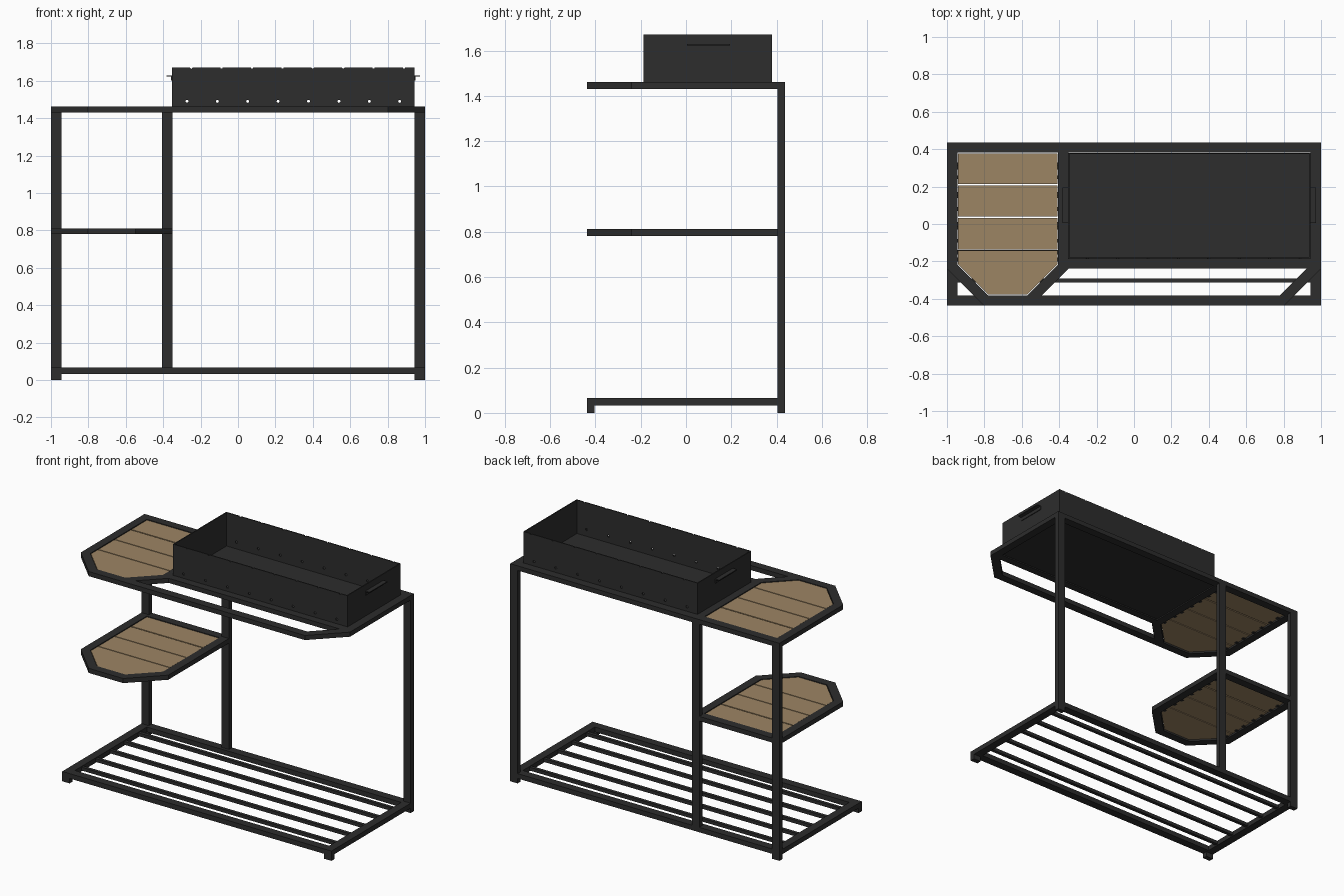
import bpy, bmesh, math
from mathutils import Matrix

if "Cube" in bpy.data.objects:
    bpy.data.objects.remove(bpy.data.objects["Cube"])


def material(name, rgb):
    m = bpy.data.materials.new(name)
    m.diffuse_color = (*rgb, 1)
    m.use_nodes = True
    m.node_tree.nodes["Principled BSDF"].inputs["Base Color"].default_value = m.diffuse_color
    return m


STEEL = material("dark steel", (0.026, 0.026, 0.026))
WOOD = material("tan wood", (0.335, 0.235, 0.127))


def finish(name, bm, mat):
    bmesh.ops.recalc_face_normals(bm, faces=bm.faces)
    me = bpy.data.meshes.new(name)
    bm.to_mesh(me)
    bm.free()
    me.materials.append(mat)
    ob = bpy.data.objects.new(name, me)
    bpy.context.collection.objects.link(ob)
    return ob


def prism(name, pts, z0, z1, mat=STEEL):
    """Flat outline extruded upwards."""
    bm = bmesh.new()
    lo = [bm.verts.new((x, y, z0)) for x, y in pts]
    hi = [bm.verts.new((x, y, z1)) for x, y in pts]
    bm.faces.new(lo[::-1])
    bm.faces.new(hi)
    for i in range(len(pts)):
        j = (i + 1) % len(pts)
        bm.faces.new((lo[i], lo[j], hi[j], hi[i]))
    return finish(name, bm, mat)


def box(name, x0, x1, y0, y1, z0, z1, mat=STEEL):
    return prism(name, [(x0, y0), (x1, y0), (x1, y1), (x0, y1)], z0, z1, mat)


def ring(name, outer, inner, z0, z1):
    """Closed frame between two matching outlines."""
    bm = bmesh.new()
    loops = [[bm.verts.new((x, y, z)) for x, y in pts]
             for pts, z in ((outer, z0), (outer, z1), (inner, z1), (inner, z0))]
    n = len(outer)
    for k in range(4):
        a, b = loops[k], loops[(k + 1) % 4]
        for i in range(n):
            j = (i + 1) % n
            bm.faces.new((a[i], a[j], b[j], b[i]))
    return finish(name, bm, STEEL)


Y = 0.437        # half depth
W = 0.055        # tube width
T = 0.033        # tube thickness
YI = Y - W       # inner edge of front and back rails

# bottom rack: feet, side rails, front and back rails, slats
for sx, side in ((-1, "left"), (1, "right")):
    xa, xb = sorted((sx, sx * (1 - W)))
    box(f"front_foot_{side}", xa, xb, -Y, -Y + T, 0, T)
    box(f"back_post_{side}", xa, xb, Y - T, Y, 0, 1.43)
    box(f"bottom_side_rail_{side}", xa, xb, -Y, Y, T, 2 * T)
box("bottom_front_rail", -1 + W, 1 - W, -Y, -YI, T, 2 * T)
box("bottom_back_rail", -1 + W, 1 - W, YI, Y, T, 2 * T)
for i in range(5):
    y = -0.302 + 0.151 * i
    box(f"bottom_slat_{i + 1}", -1 + W, 1 - W, y - 0.011, y + 0.011, 0.04, 0.062)
box("middle_post", -0.405, -0.35, Y - T, Y, 2 * T, 1.43)

# two side shelves with clipped front corners
OUTER = [(-1, Y), (-1, -0.24), (-0.803, -Y), (-0.547, -Y), (-0.35, -0.24), (-0.35, Y)]
INNER = [(-0.945, YI), (-0.945, -0.217), (-0.78, -YI), (-0.57, -YI), (-0.405, -0.217), (-0.405, YI)]
G = 0.004
for tag, z0 in (("middle", 0.78), ("top", 1.43)):
    z1 = z0 + 0.031
    ring(f"{tag}_shelf_frame", OUTER, INNER, z0, z1)
    xa, xb = -0.945 + G, -0.405 - G
    zb, zt = z1 - 0.022, z1 - 0.003
    bands = ((0.214, YI - G), (0.039, 0.206), (-0.137, 0.033))
    for i, (ya, yb) in enumerate(bands):
        box(f"{tag}_shelf_board_{i + 1}", xa, xb, ya, yb, zb, zt, WOOD)
    prism(f"{tag}_shelf_front_board",
          [(xa, -0.143), (xa, -0.216), (-0.779, -YI + G), (-0.571, -YI + G),
           (xb, -0.216), (xb, -0.143)], zb, zt, WOOD)
    # small tabs that carry the boards
    for i, y in enumerate((0.32, 0.25, 0.16, 0.08, -0.02, -0.09, -0.19)):
        box(f"{tag}_left_tab_{i + 1}", -0.946, -0.925, y - 0.01, y + 0.01, zb - 0.004, zb)
        box(f"{tag}_right_tab_{i + 1}", -0.425, -0.404, y - 0.01, y + 0.01, zb - 0.004, zb)

# frame around the fire box, and the front bar with its slanted end
ZA, ZB = 1.43, 1.461
box("top_back_rail", -0.35, 1, YI, Y, ZA, ZB)
box("top_right_rail", 0.945, 1, -0.24, YI, ZA, ZB)
box("fire_box_front_rail", -0.35, 0.945, -0.238, -0.187, ZA, ZB)
prism("front_bar", [(-0.547, -Y), (0.803, -Y), (0.78, -YI), (-0.492, -YI)], ZA, ZB)
prism("front_bar_slanted_end", [(0.803, -Y), (1, -0.24), (0.945, -0.217), (0.78, -YI)], ZA, ZB)

# fire box: floor, ends, long walls
BX0, BX1, BY0, BY1, BZ0, BZ1, P = -0.353, 0.943, -0.187, 0.38, 1.438, 1.67, 0.007
box("fire_box_floor", BX0, BX1, BY0, BY1, BZ0, BZ0 + P)
box("fire_box_left_end", BX0, BX0 + P, BY0, BY1, BZ0 + P, BZ1)
box("fire_box_right_end", BX1 - P, BX1, BY0, BY1, BZ0 + P, BZ1)
walls = [box("fire_box_front_wall", BX0 + P, BX1 - P, BY0, BY0 + P, BZ0 + P, BZ1),
         box("fire_box_back_wall", BX0 + P, BX1 - P, BY1 - P, BY1, BZ0 + P, BZ1)]

# air holes low in the long walls, skewer notches along the top edges
bm = bmesh.new()
for i in range(8):
    for x, z, r in ((-0.273 + 0.1625 * i, 1.49, 0.008), (-0.25 + 0.1625 * i, BZ1, 0.006)):
        bmesh.ops.create_cone(bm, cap_ends=True, segments=12, radius1=r, radius2=r, depth=1.2,
                              matrix=Matrix.Translation((x, 0.1, z)) @ Matrix.Rotation(math.pi / 2, 4, "X"))
cutter = finish("hole_cutter", bm, STEEL)
cutter.hide_render = True
for wall in walls:
    mod = wall.modifiers.new("holes", "BOOLEAN")
    mod.operation = "DIFFERENCE"
    mod.solver = "EXACT"
    mod.object = cutter
    bpy.context.view_layer.objects.active = wall
    bpy.ops.object.modifier_apply(modifier=mod.name)
bpy.data.objects.remove(cutter)

# angled handles on both ends
for side, x, d in (("left", BX0, -1), ("right", BX1, 1)):
    xa, xb = sorted((x, x + d * 0.03))
    box(f"handle_flange_{side}", xa, xb, 0.005, 0.195, 1.622, 1.628)
    xa, xb = sorted((x, x + d * 0.005))
    box(f"handle_plate_{side}", xa, xb, 0.005, 0.195, 1.60, 1.622)
